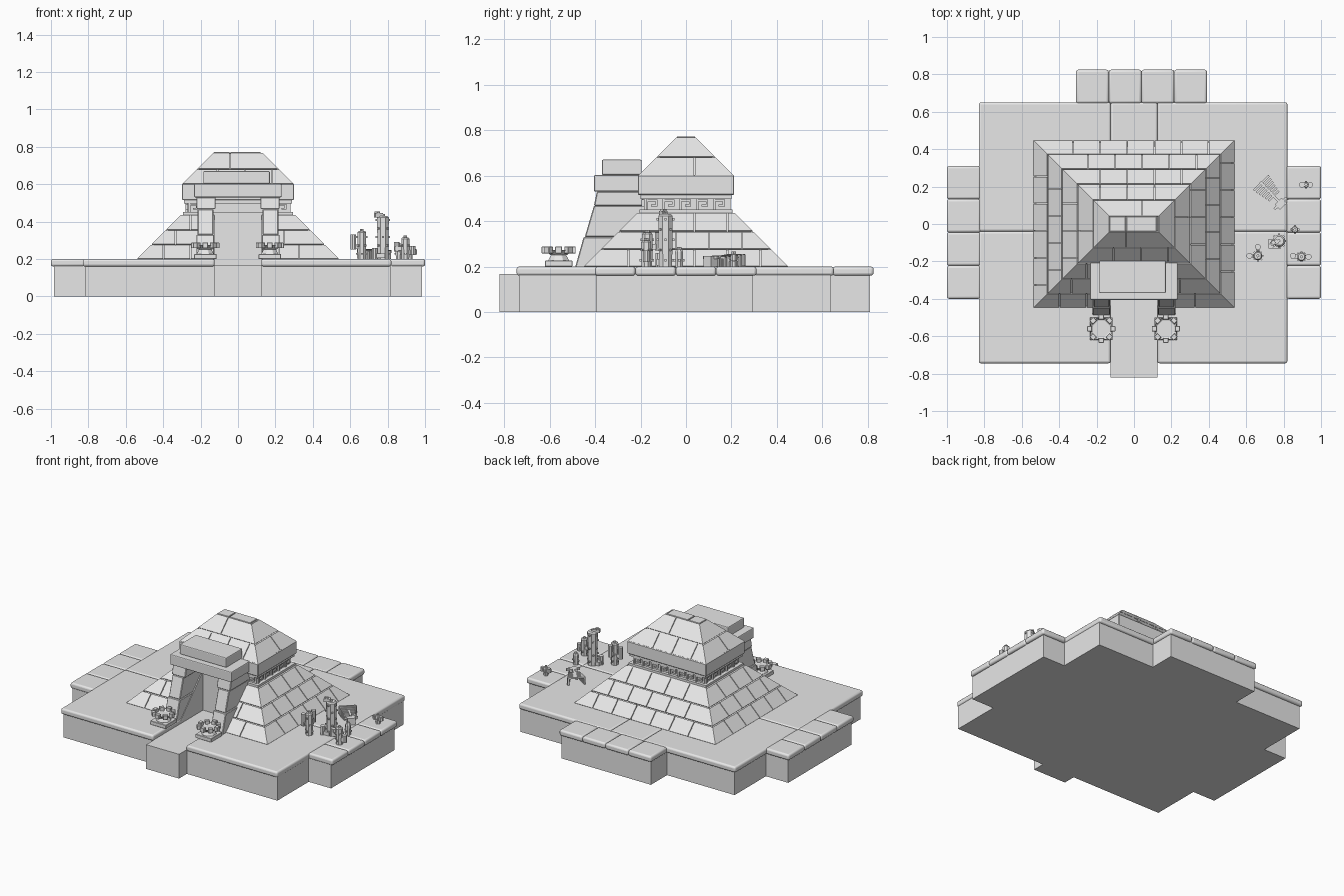
import bpy, bmesh, math
from mathutils import Vector, Matrix

if "Cube" in bpy.data.objects:
    bpy.data.objects.remove(bpy.data.objects["Cube"], do_unlink=True)

stone = bpy.data.materials.new("pale_grey")
stone.use_nodes = True
GREY = (0.8, 0.8, 0.8, 1)
stone.diffuse_color = GREY
stone.node_tree.nodes["Principled BSDF"].inputs["Base Color"].default_value = GREY


def finish(name, bm, bevel=0, segments=1, smooth=False):
    bmesh.ops.recalc_face_normals(bm, faces=bm.faces)
    mesh = bpy.data.meshes.new(name)
    bm.to_mesh(mesh)
    bm.free()
    mesh.materials.append(stone)
    ob = bpy.data.objects.new(name, mesh)
    bpy.context.collection.objects.link(ob)
    if bevel:
        mod = ob.modifiers.new("Bevel", "BEVEL")
        mod.width, mod.segments = bevel, segments
    if smooth:
        bpy.ops.object.select_all(action="DESELECT")
        ob.select_set(True)
        bpy.context.view_layer.objects.active = ob
        bpy.ops.object.shade_smooth_by_angle(angle=math.radians(40))
    return ob


def hexa(bm, lower, upper):
    """Solid between two four-cornered loops."""
    a = [bm.verts.new(p) for p in lower]
    b = [bm.verts.new(p) for p in upper]
    bm.faces.new(a)
    bm.faces.new(b)
    for i in range(4):
        j = (i + 1) % 4
        bm.faces.new((a[i], a[j], b[j], b[i]))


def rect(x0, x1, y0, y1, z):
    return [(x0, y0, z), (x1, y0, z), (x1, y1, z), (x0, y1, z)]


def box(bm, x0, x1, y0, y1, z0, z1):
    hexa(bm, rect(x0, x1, y0, y1, z0), rect(x0, x1, y0, y1, z1))


def cube(bm, c, size, turn=0):
    m = Matrix.Translation(c) @ Matrix.Rotation(turn, 4, "Z") @ Matrix.Diagonal((*size, 1))
    bmesh.ops.create_cube(bm, size=1, matrix=m)


def drum(bm, c, r0, r1, z0, z1, sides=8):
    m = Matrix.Translation((c[0], c[1], (z0 + z1) / 2)) @ Matrix.Rotation(math.pi / sides, 4, "Z")
    bmesh.ops.create_cone(bm, cap_ends=True, segments=sides, radius1=r0, radius2=r1,
                          depth=z1 - z0, matrix=m)


# Cross-shaped foundation with the entry path
outline = [(-.125, -.82), (.125, -.82), (.125, -.735), (.815, -.735), (.815, -.395), (.985, -.395),
           (.985, .295), (.815, .295), (.815, .635), (.38, .635), (.38, .81), (-.3, .81),
           (-.3, .635), (-.815, .635), (-.815, .295), (-.985, .295), (-.985, -.395),
           (-.815, -.395), (-.815, -.735), (-.125, -.735)]
bm = bmesh.new()
face = bm.faces.new([bm.verts.new((x, y, 0)) for x, y in outline])
ext = bmesh.ops.extrude_face_region(bm, geom=[face])["geom"]
bmesh.ops.translate(bm, vec=(0, 0, .167), verts=[v for v in ext if isinstance(v, bmesh.types.BMVert)])
finish("foundation", bm)

# Rounded paving slabs
bm = bmesh.new()
slabs = [(-.83, -.125, -.745, -.04), (.125, .82, -.745, -.04), (-.83, -.125, -.04, .65),
         (.125, .82, -.04, .65), (-.125, .125, -.19, .65)]
for i in range(4):
    y = -.4 + i * .1775
    slabs += [(-1, -.82, y, y + .1775), (.815, 1, y, y + .1775)]
    x = -.31 + i * .175
    slabs.append((x, x + .175, .645, .825))
for s in slabs:
    box(bm, *s, .16, .2)
finish("paving_slabs", bm, .012, 3, True)

# Temple core: lower slopes leave the doorway open
bm = bmesh.new()
for s in (-1, 1):
    hexa(bm, rect(s * .125, s * .535, -.445, .445, .19), rect(s * .125, s * .295, -.205, .205, .435))
hexa(bm, rect(-.125, .125, -.2, .445, .165), rect(-.125, .125, -.2, .205, .435))
hexa(bm, rect(-.295, .295, -.205, .205, .595), rect(-.125, .125, -.035, .035, .765))
finish("temple_core", bm)


# Sloped masonry on all four sides
def masonry(name, hx, hy, levels, door):
    bm = bmesh.new()
    gap = .0025
    for side in range(4):
        ang = side * math.pi / 2
        n, t = Vector((math.cos(ang), math.sin(ang), 0)), Vector((-math.sin(ang), math.cos(ang), 0))
        hu, hd = (hy, hx) if side % 2 == 0 else (hx, hy)
        for row, (z0, z1) in enumerate(zip(levels, levels[1:])):
            k0, k1 = z0 - levels[0], z1 - levels[0]
            end = hu - k1
            pitch = .145
            shift = pitch * (.3 if row % 2 else .75)
            joints = [j * pitch - shift for j in range(-4, 6) if abs(j * pitch - shift) < end - .03]
            if door and side == 3:
                joints = [j for j in joints if abs(j) > .24] + [-.2, .2]
            joints = [None] + sorted(joints) + [None]
            for a, b in zip(joints, joints[1:]):
                if door and side == 3 and a == -.2 and b == .2:
                    continue
                quad = []
                for u, k, z, lo in ((a, k0 + gap, z0 + gap, 1), (b, k0 + gap, z0 + gap, 0),
                                    (b, k1 - gap, z1 - gap, 0), (a, k1 - gap, z1 - gap, 1)):
                    if u is None:
                        u = (hu - k) * (-1 if lo else 1)
                    else:
                        u += gap if lo else -gap
                    quad.append(t * u + n * (hd - k) + Vector((0, 0, z)))
                inward = (n + Vector((0, 0, 1))) * -.006
                hexa(bm, [p + inward for p in quad], quad)
    return finish(name, bm)


masonry("lower_masonry", .54, .45, (.2, .277, .355, .437), True)
masonry("roof_masonry", .30, .21, (.6, .682, .77), False)

# Roof cap stones
bm = bmesh.new()
for x0, x1 in ((-.13, -.045), (-.04, .12)):
    box(bm, x0, x1, -.04, .04, .755, .772)
finish("roof_cap", bm, .002)

# Neck ledges and the thick cornice
bm = bmesh.new()
box(bm, -.295, .295, -.205, .205, .435, .45)
box(bm, -.27, .27, -.185, .185, .45, .5)
box(bm, -.29, .29, -.2, .2, .497, .515)
finish("frieze_ledges", bm)
bm = bmesh.new()
box(bm, -.3, .3, -.212, .212, .515, .602)
finish("cornice", bm, .004)

# Hooked key pattern round the frieze
bm = bmesh.new()
for side in range(4):
    length, dist = (.185, .27) if side % 2 == 0 else (.27, .185)
    rot = Matrix.Rotation(side * math.pi / 2, 3, "Z")
    count = 5 if side % 2 == 0 else 8
    for i in range(count):
        u = -length + (i + .5) * 2 * length / count
        if side == 3 and abs(u) < .16:
            continue
        for du, z, w, h in ((-.024, .473, .01, .046), (.002, .49, .042, .01),
                            (.018, .477, .01, .024), (.006, .468, .022, .009)):
            size = (.014, w, h) if side % 2 == 0 else (w, .014, h)
            cube(bm, rot @ Vector((dist + .003, u + du, z)), size)
finish("frieze_pattern", bm)

# Leaning portal pillars of stacked blocks
bm = bmesh.new()
for s in (-1, 1):
    for z0, z1, y0, y1, inner, outer in ((.17, .33, -.495, -.45, .128, .222),
                                         (.33, .467, -.445, -.405, .132, .216),
                                         (.467, .53, -.405, -.392, .12, .222)):
        hexa(bm, rect(s * inner, s * outer, y0, -.19, z0), rect(s * inner, s * outer, y1, -.19, z1))
finish("portal_pillars", bm, .004)

# Portal lintel and crown stone
for name, dims in (("lintel", (-.235, .233, -.405, -.19, .53, .602)),
                   ("crown_stone", (-.185, .17, -.37, -.195, .602, .67))):
    bm = bmesh.new()
    box(bm, *dims)
    finish(name, bm, .006, 2)

# Pair of stone braziers with knobbed rims
for side, x in (("right", -.175), ("left", .17)):
    c = (x, -.56)
    bm = bmesh.new()
    cube(bm, (*c, .213), (.12, .12, .026))
    drum(bm, c, .05, .036, .225, .25)
    drum(bm, c, .04, .064, .25, .275)
    top = max(bm.faces, key=lambda f: f.calc_center_median().z)
    bmesh.ops.inset_region(bm, faces=[top], thickness=.015)
    bmesh.ops.translate(bm, vec=(0, 0, -.015), verts=top.verts)
    for i in range(8):
        a = i * math.pi / 4
        cube(bm, (x + .062 * math.cos(a), -.56 + .062 * math.sin(a), .273), (.026, .03, .03), a)
    finish(side + "_brazier", bm, .002)


# Cacti: ribbed stems, side arms and spines
def cactus(name, x, y, r, top, arms=()):
    bm = bmesh.new()
    drum(bm, (x, y), r * .92, r, .195, top - .008)
    drum(bm, (x, y), r, r * .75, top - .008, top)
    for dx, dy, z0, z1 in arms:
        ar = .016
        drum(bm, (x + dx, y + dy), ar, ar, z0, z1)
        cube(bm, (x + dx / 2, y + dy / 2, z0 + ar), (abs(dx) + .02, abs(dy) + .02, .024))
    rows = int((top - .2) / .045)
    for i in range(rows):
        for j in range(4):
            a = j * math.pi / 2 + (i % 2) * math.pi / 4
            cube(bm, (x + r * math.cos(a), y + r * math.sin(a), .228 + i * .045), (.01, .01, .01), a)
    cube(bm, (x, y, top + .003), (.014, .014, .014), .6)
    return finish(name, bm)


cactus("tall_cactus", .775, -.09, .034, .43, [(-.045, -.03, .2, .26)])
cactus("branched_cactus", .662, -.17, .025, .35, [(-.045, 0, .25, .33), (0, .048, .27, .35)])
cactus("edge_cactus", .895, -.175, .024, .315, [(-.045, .005, .24, .29), (.038, 0, .22, .27)])
cactus("small_cactus", .86, -.03, .019, .275)
cactus("cross_cactus", .92, .21, .016, .255, [(-.022, 0, .225, .25), (.022, 0, .225, .25)])

# Flower on the tall cactus
bm = bmesh.new()
cube(bm, (.75, -.1, .434), (.042, .024, .022), .4)
cube(bm, (.745, -.1, .448), (.02, .02, .012), .9)
finish("cactus_flower", bm)

# Fallen rib cage with skull
bm = bmesh.new()
start, end = Vector((.675, .225, .25)), Vector((.775, .12, .235))
turn = math.atan2(end.y - start.y, end.x - start.x)
cube(bm, (start + end) / 2, ((end - start).length, .014, .012), turn)
across = Vector((-math.sin(turn), math.cos(turn), 0))
for i in range(6):
    p = start.lerp(end, .06 + i * .13)
    half = .052 - .004 * i
    cube(bm, p, (.011, half * 2, .011), turn)
    for s in (-1, 1):
        cube(bm, p + across * s * half - Vector((0, 0, .022)), (.011, .011, .05), turn)
cube(bm, end + Vector((.01, -.012, -.012)), (.04, .05, .045), turn)
for s in (-1, 1):
    cube(bm, end + across * s * .032 + Vector((.008, -.01, .005)), (.014, .024, .014), turn)
finish("fallen_skeleton", bm)
